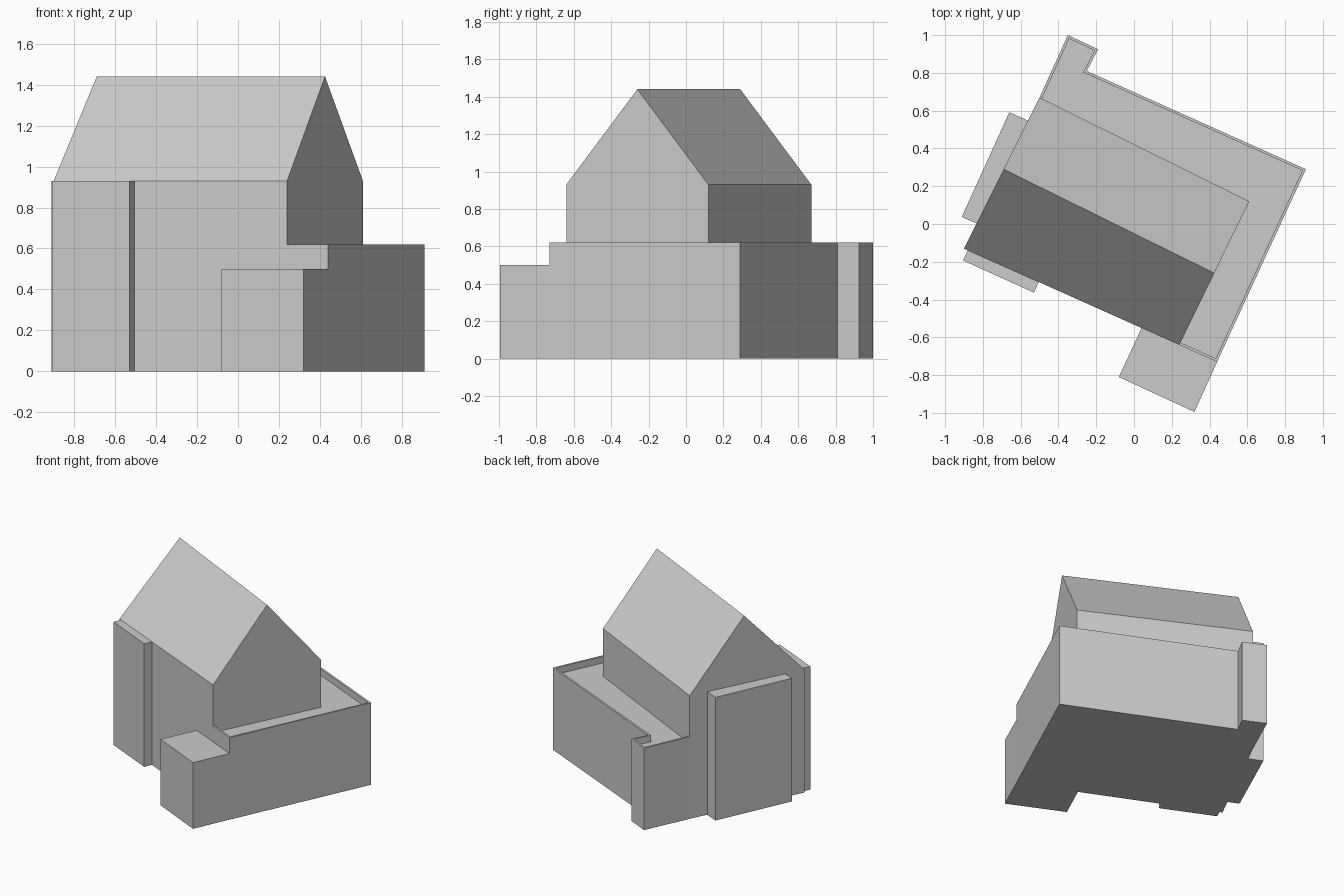
import bpy, bmesh
from mathutils import Vector

cube = bpy.data.objects.get("Cube")
if cube:
    bpy.data.objects.remove(cube, do_unlink=True)

grey = bpy.data.materials.new("plain_grey")
grey.use_nodes = True
colour = (0.6, 0.6, 0.6, 1)
grey.diffuse_color = colour
grey.node_tree.nodes["Principled BSDF"].inputs["Base Color"].default_value = colour

TERRACE, RIM, EAVE, RIDGE = 0.57, 0.62, 0.93, 1.44


def finish(name, bm):
    bmesh.ops.recalc_face_normals(bm, faces=bm.faces)
    mesh = bpy.data.meshes.new(name)
    bm.to_mesh(mesh)
    bm.free()
    mesh.materials.append(grey)
    obj = bpy.data.objects.new(name, mesh)
    bpy.context.collection.objects.link(obj)


def prism(name, outline, bottom, top):
    """Extrude a plan outline between two heights."""
    bm = bmesh.new()
    face = bm.faces.new([bm.verts.new((x, y, bottom)) for x, y in outline])
    new = bmesh.ops.extrude_face_region(bm, geom=[face])["geom"]
    verts = [v for v in new if isinstance(v, bmesh.types.BMVert)]
    bmesh.ops.translate(bm, verts=verts, vec=(0, 0, top - bottom))
    finish(name, bm)


def inset_path(path, width):
    """Offset an open clockwise path inwards with mitred corners."""
    pts = [Vector(p) for p in path]
    normals = []
    for a, b in zip(pts, pts[1:]):
        d = (b - a).normalized()
        normals.append(Vector((d.y, -d.x)))
    result = []
    for i, p in enumerate(pts):
        n1 = normals[max(i - 1, 0)]
        n2 = normals[min(i, len(normals) - 1)]
        result.append(p + (n1 + n2) * width / (1 + n1.dot(n2)))
    return result


# Plan corners shared by the house and the lower storey
house_plan = [(-0.90, -0.13), (0.24, -0.64), (0.61, 0.12), (-0.50, 0.67)]
rim_path = [(-0.50, 0.67), (-0.35, 1.0), (-0.19, 0.925), (-0.25, 0.81),
            (0.91, 0.29), (0.44, -0.73), (0.24, -0.64)]

# Lower storey up to the terrace floor
prism("lower_storey", [house_plan[0]] + rim_path, 0, TERRACE)

# Thin parapet around the terrace
inner = inset_path(rim_path, 0.014)
prism("terrace_parapet", rim_path + [tuple(p) for p in reversed(inner)], TERRACE, RIM)

# Upper house with a gabled roof
bm = bmesh.new()
low = [bm.verts.new((x, y, TERRACE)) for x, y in house_plan]
eave = [bm.verts.new((x, y, EAVE)) for x, y in house_plan]
left_peak = bm.verts.new((-0.69, 0.29, RIDGE))
right_peak = bm.verts.new((0.425, -0.26, RIDGE))
bm.faces.new(low)
bm.faces.new((low[0], low[1], eave[1], eave[0]))
bm.faces.new((low[2], low[3], eave[3], eave[2]))
bm.faces.new((low[1], low[2], eave[2], right_peak, eave[1]))
bm.faces.new((low[3], low[0], eave[0], left_peak, eave[3]))
bm.faces.new((eave[0], eave[1], right_peak, left_peak))
bm.faces.new((eave[2], eave[3], left_peak, right_peak))
finish("gabled_house", bm)

# Tall flat bays and the low porch, each run slightly into the wall
prism("front_bay", [(-0.905, -0.193), (-0.53, -0.363), (-0.495, -0.285),
                    (-0.87, -0.115)], 0, EAVE)
prism("left_bay", [(-0.66, 0.592), (-0.912, 0.037), (-0.815, -0.005),
                   (-0.545, 0.54)], 0, EAVE)
prism("front_porch", [(-0.08, -0.81), (0.32, -0.995), (0.44, -0.73),
                      (0.045, -0.54)], 0, 0.5)
